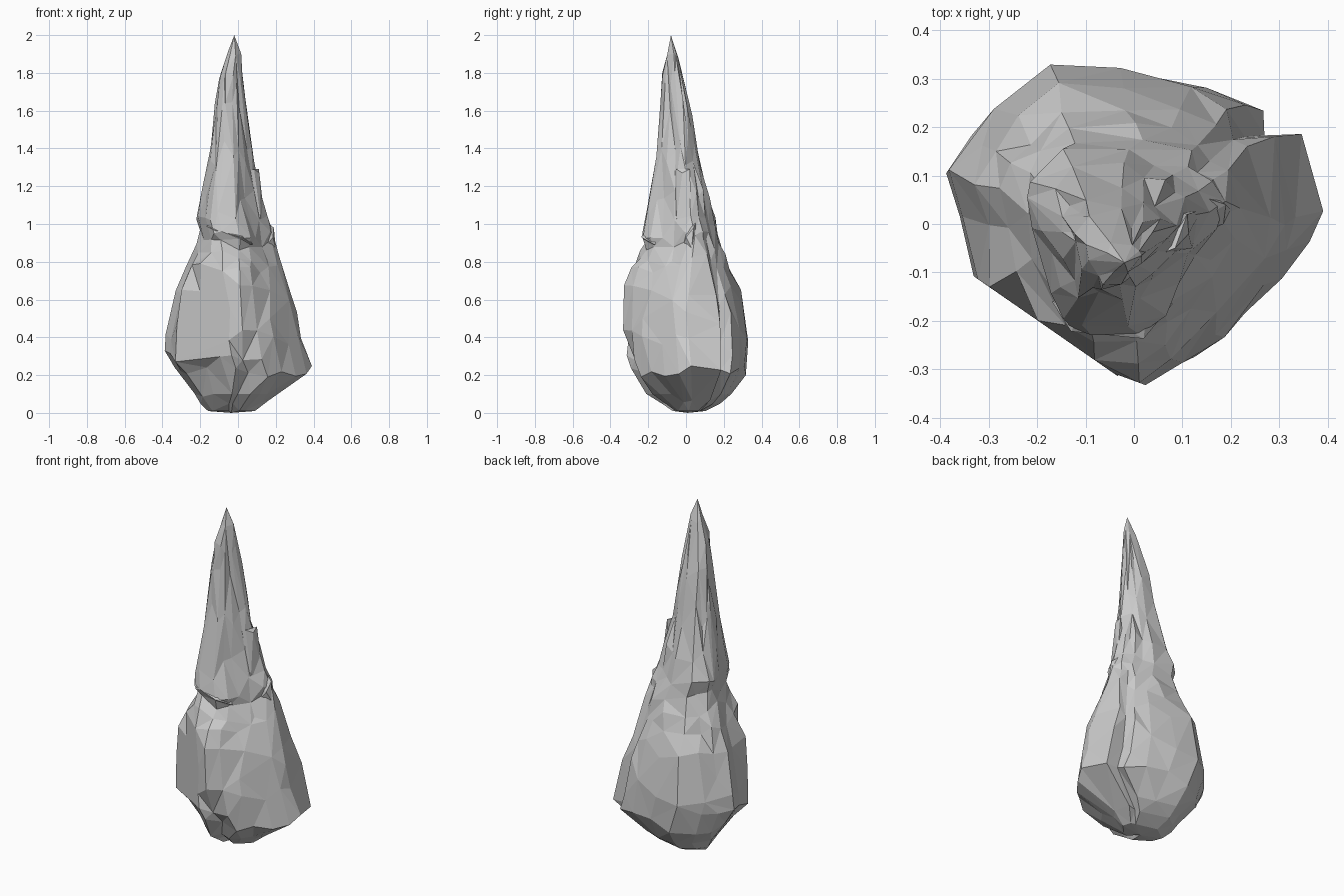
import bpy, bmesh, random
from mathutils import Vector

random.seed(11)

# Normalised plan outlines (right side first, counter-clockwise)
BULB = [(1, .03), (.88, .57), (.68, .56), (.65, .75), (.4, .85), (0, .96), (-.39, 1),
        (-.7, .75), (-.85, .55), (-1, .33), (-.91, .05), (-.83, -.3), (-.55, -.6),
        (-.26, -.85), (-.1, -1), (.13, -1), (.34, -.86), (.57, -.68), (.75, -.42), (.92, -.17)]
SPIRE = [(1, .35), (.9, .55), (.75, .65), (.6, .75), (.4, .85), (.1, 1), (-.6, 1),
         (-.8, .75), (-.95, .6), (-1, .4), (-.97, .15), (-.88, -.2), (-.75, -.6),
         (-.6, -.9), (-.4, -1), (.1, -1), (.35, -.78), (.55, -.45), (.75, -.15), (.93, .15)]

# Height, x range, y range
LEVELS = [(0.01, -.16, .09, -.07, .1), (.05, -.2, .14, -.13, .18), (.1, -.23, .21, -.21, .24),
          (.22, -.335, .39, -.285, .315), (.3, -.39, .37, -.325, .33),
          (.41, -.39, .34, -.335, .33), (.53, -.36, .31, -.335, .315),
          (.65, -.325, .275, -.33, .29), (.77, -.28, .23, -.295, .235),
          (.85, -.24, .21, -.245, .205), (.91, -.215, .19, -.205, .18),
          (.96, -.2, .185, -.235, .165), (1.03, -.22, .155, -.21, .15),
          (1.16, -.19, .12, -.19, .125), (1.32, -.163, .09, -.16, .07),
          (1.48, -.135, .068, -.145, .042), (1.64, -.12, .045, -.13, .018),
          (1.79, -.097, .027, -.12, -.015), (1.9, -.057, .017, -.1, -.045)]


def finish(bm, name):
    bmesh.ops.recalc_face_normals(bm, faces=bm.faces)
    mesh = bpy.data.meshes.new(name)
    bm.to_mesh(mesh)
    bm.free()
    obj = bpy.data.objects.new(name, mesh)
    bpy.context.collection.objects.link(obj)
    return obj


# Main rock: broad base, pinched waist and tapering spire
bm = bmesh.new()
rings = []
cut = Vector((-.57, -.82))                          # direction of the flat front-left face
for z, x0, x1, y0, y1 in LEVELS:
    t = min(1, max(0, (z - .55) / .4))
    ring = []
    for i, (b, s) in enumerate(zip(BULB, SPIRE)):
        p = Vector(b).lerp(Vector(s), t)
        x = (x0 + x1) / 2 + p.x * (x1 - x0) / 2
        y = (y0 + y1) / 2 + p.y * (y1 - y0) / 2
        dz = 0
        if i == 15 and z < .31:                     # front cleft
            y += .06
            x -= .02
        if .1 < z < 1.8:                            # chipped surface
            x += random.uniform(-.007, .007)
            y += random.uniform(-.007, .007)
            dz = random.uniform(-.03, .03) if z < .8 or z > 1.1 else random.uniform(-.012, .012)
        if .8 < z < 1.0 and 15 <= i <= 18:          # collar dips at front right
            dz -= .04
        if .25 < z < .8 and (11 if z < .7 else 12) <= i <= 14:   # flatten the front-left face
            d = (.277 - cut.dot(Vector((x, y)))) / cut.length_squared
            x, y = x + cut.x * d, y + cut.y * d
        ring.append(bm.verts.new((x, y, max(0, z + dz))))
    rings.append(ring)
n = len(BULB)
for a, b in zip(rings, rings[1:]):
    for i in range(n):
        j = (i + 1) % n
        bm.faces.new((a[i], a[j], b[j], b[i]))
tip = bm.verts.new((-.02, -.08, 2))
foot = bm.verts.new((-.03, .02, 0))
for i in range(n):
    j = (i + 1) % n
    bm.faces.new((rings[-1][i], rings[-1][j], tip))
    bm.faces.new((rings[0][j], rings[0][i], foot))
bmesh.ops.triangulate(bm, faces=bm.faces)
rock = finish(bm, "rock_spire")
facets = rock.modifiers.new("facets", 'DECIMATE')
facets.ratio = .6


# Broken chips on the rock: convex hulls of a few corners
def chip(name, corners):
    bm = bmesh.new()
    for c in corners:
        bm.verts.new(c)
    bmesh.ops.convex_hull(bm, input=bm.verts)
    return finish(bm, name)


chip("spire_shard", [(.085, -.05, 1.29), (.11, .02, 1.29), (.113, -.02, 1.27), (.06, -.06, 1.28),
                     (.14, .03, 1.03), (.12, -.05, 1.03), (.07, -.06, 1.0), (.08, .03, 1.0)])
chip("waist_ridge", [(-.17, -.16, .99), (-.13, -.222, .97), (.02, -.237, .93), (.08, -.165, .89),
                     (0, -.2, .9), (-.1, -.17, 1.0), (.03, -.14, .96)])
chip("collar_chip", [(.19, .04, .98), (.185, 0, .93), (.13, .06, 1.03), (.12, 0, 1.01),
                     (.2, .03, .87), (.14, -.02, .87), (.13, .08, .9)])
